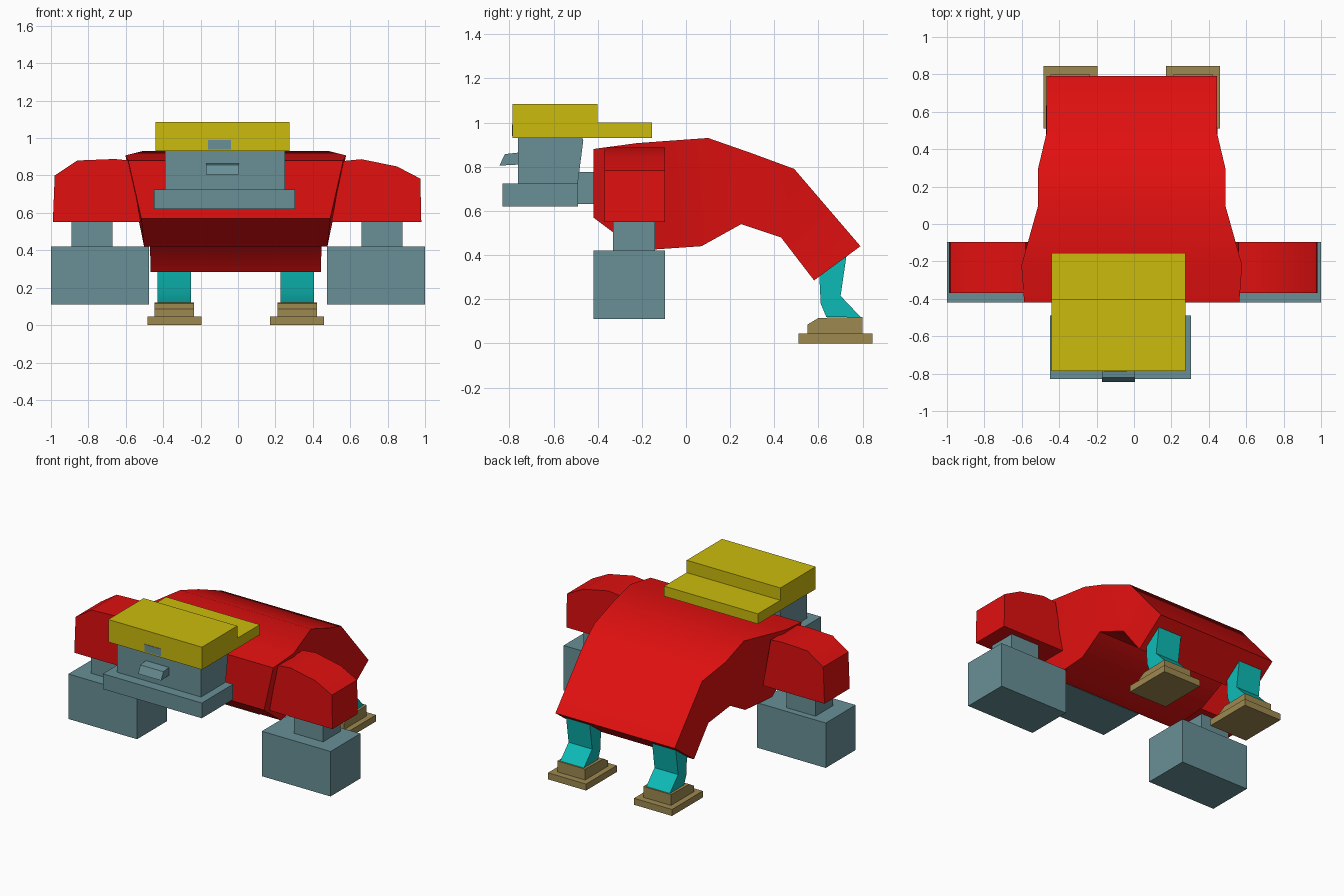
import bpy, bmesh, math

if "Cube" in bpy.data.objects:
    bpy.data.objects.remove(bpy.data.objects["Cube"])


def material(name, rgb):
    m = bpy.data.materials.new(name)
    m.diffuse_color = (*rgb, 1)
    m.use_nodes = True
    m.node_tree.nodes["Principled BSDF"].inputs["Base Color"].default_value = m.diffuse_color
    return m


RED = material("red", (0.75, 0.005, 0.005))
YELLOW = material("yellow", (0.6, 0.5, 0.004))
TEAL = material("teal", (0.004, 0.5, 0.47))
STEEL = material("steel", (0.14, 0.28, 0.31))
TAN = material("tan", (0.34, 0.25, 0.08))


def loft(name, rings, mat, smooth=False):
    """Skin a list of equal-length point rings and cap both ends."""
    bm = bmesh.new()
    loops = [[bm.verts.new(p) for p in ring] for ring in rings]
    n = len(loops[0])
    for a, b in zip(loops, loops[1:]):
        for i in range(n):
            j = (i + 1) % n
            bm.faces.new((a[i], a[j], b[j], b[i]))
    bm.faces.new(loops[0])
    bm.faces.new(loops[-1])
    bmesh.ops.recalc_face_normals(bm, faces=bm.faces)
    mesh = bpy.data.meshes.new(name)
    bm.to_mesh(mesh)
    bm.free()
    ob = bpy.data.objects.new(name, mesh)
    bpy.context.collection.objects.link(ob)
    mesh.materials.append(mat)
    if smooth:
        bpy.ops.object.select_all(action='DESELECT')
        ob.select_set(True)
        bpy.context.view_layer.objects.active = ob
        bpy.ops.object.shade_smooth_by_angle(angle=math.radians(40))
    return ob


def side_prism(name, x0, x1, profile, mat, smooth=False):
    """Extrude a (y, z) profile along x."""
    return loft(name, [[(x, y, z) for y, z in profile] for x in (x0, x1)], mat, smooth)


def front_prism(name, y0, y1, profile, mat, smooth=False):
    """Extrude an (x, z) profile along y."""
    return loft(name, [[(x, y, z) for x, z in profile] for y in (y0, y1)], mat, smooth)


def box(name, x0, x1, y0, y1, z0, z1, mat):
    return side_prism(name, x0, x1, [(y0, z0), (y1, z0), (y1, z1), (y0, z1)], mat)


# Body: sections of top (y, z, half width) and bottom (y, z, half width)
CX = -0.012
sections = [
    ((-0.42, 0.88, 0.575), (-0.42, 0.57, 0.505)),
    ((-0.22, 0.907, 0.59), (-0.22, 0.42, 0.49)),
    ((0.10, 0.93, 0.50), (0.07, 0.44, 0.49)),
    ((0.30, 0.86, 0.50), (0.25, 0.54, 0.50)),
    ((0.49, 0.79, 0.455), (0.43, 0.48, 0.46)),
    ((0.79, 0.44, 0.455), (0.58, 0.285, 0.455)),
]
rings = [[(CX - t[2], t[0], t[1]), (CX + t[2], t[0], t[1]),
          (CX + b[2], b[0], b[1]), (CX - b[2], b[0], b[1])] for t, b in sections]
loft("body", rings, RED, True)

# Shoulders: the two differ slightly in outline
front_prism("shoulder_right", -0.37, -0.095,
            [(0.50, 0.55), (0.56, 0.877), (0.66, 0.887), (0.85, 0.848),
             (0.975, 0.783), (0.98, 0.55)], RED, True)
front_prism("shoulder_left", -0.37, -0.095,
            [(-0.52, 0.55), (-0.58, 0.88), (-0.66, 0.888), (-0.86, 0.88),
             (-0.98, 0.80), (-0.99, 0.55)], RED, True)

# Arms and legs on each side
leg_profile = [(0.60, 0.38), (0.73, 0.42), (0.70, 0.215), (0.79, 0.12),
               (0.635, 0.12), (0.61, 0.18)]
foot_profile = [(0.55, 0.045), (0.55, 0.085), (0.60, 0.115), (0.80, 0.12), (0.80, 0.045)]
for side, s in (("right", 1), ("left", -1)):
    ax = s * 0.775 - 0.005
    box("wrist_" + side, ax - 0.11, ax + 0.11, -0.33, -0.14, 0.41, 0.56, STEEL)
    hx = s * 0.738
    box("fist_" + side, hx - 0.262, hx + 0.262, -0.42, -0.095, 0.11, 0.42, STEEL)
    lx = CX + s * 0.328
    side_prism("leg_" + side, lx - 0.09, lx + 0.09, leg_profile, TEAL, True)
    side_prism("foot_" + side, lx - 0.106, lx + 0.106, foot_profile, TAN)
    box("sole_" + side, lx - 0.145, lx + 0.145, 0.51, 0.845, 0, 0.045, TAN)

# Head
box("neck", -0.30, 0.17, -0.50, -0.40, 0.63, 0.775, STEEL)
box("jaw", -0.45, 0.305, -0.83, -0.49, 0.62, 0.725, STEEL)
side_prism("head", -0.39, 0.25,
           [(-0.76, 0.725), (-0.49, 0.725), (-0.465, 0.92), (-0.47, 0.93), (-0.76, 0.93)], STEEL)
side_prism("nose", -0.17, 0.005,
           [(-0.75, 0.81), (-0.75, 0.865), (-0.82, 0.857), (-0.845, 0.805)], STEEL)

# Stepped cap with a small front plate
side_prism("cap", -0.44, 0.275,
           [(-0.785, 0.93), (-0.155, 0.93), (-0.155, 1.0), (-0.40, 1.0),
            (-0.40, 1.085), (-0.785, 1.085)], YELLOW)
box("cap_plate", -0.16, -0.037, -0.788, -0.775, 0.94, 0.99, STEEL)
